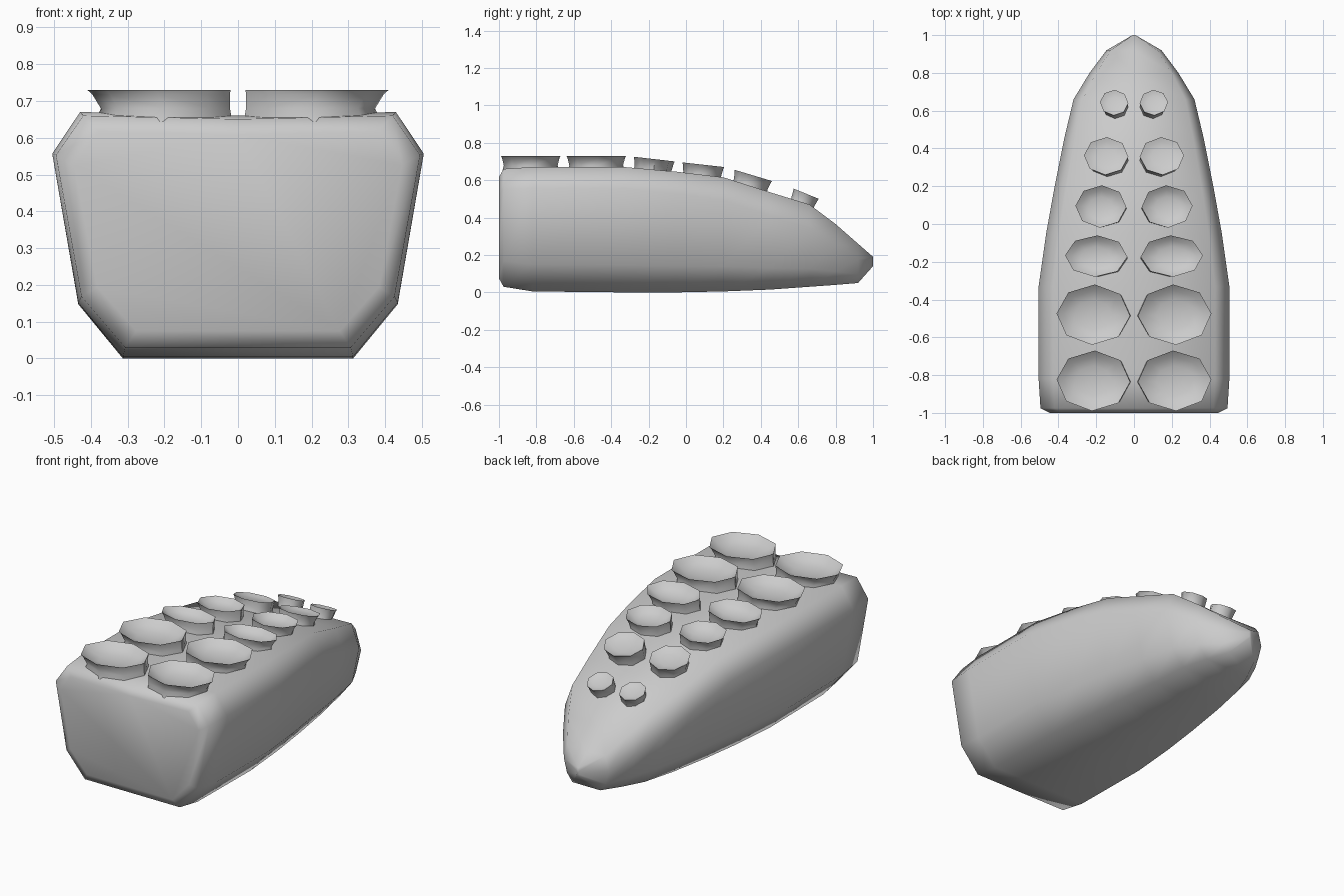
import bpy, bmesh, math
from mathutils import Vector

cube = bpy.data.objects.get("Cube")
if cube:
    bpy.data.objects.remove(cube, do_unlink=True)

# One plain grey for the whole model
grey = bpy.data.materials.new("plain grey")
grey.use_nodes = True
colour = (0.6, 0.6, 0.6, 1)
grey.diffuse_color = colour
grey.node_tree.nodes["Principled BSDF"].inputs["Base Color"].default_value = colour


def loft(name, rings, angle):
    """Skin a list of equal-length rings, cap both ends and shade smooth."""
    bm = bmesh.new()
    loops = [[bm.verts.new(p) for p in ring] for ring in rings]
    n = len(loops[0])
    for a, b in zip(loops, loops[1:]):
        for i in range(n):
            j = (i + 1) % n
            bm.faces.new((a[i], a[j], b[j], b[i]))
    bm.faces.new(loops[0][::-1])
    bm.faces.new(loops[-1])
    bmesh.ops.recalc_face_normals(bm, faces=bm.faces)
    mesh = bpy.data.meshes.new(name)
    bm.to_mesh(mesh)
    bm.free()
    mesh.materials.append(grey)
    obj = bpy.data.objects.new(name, mesh)
    bpy.context.collection.objects.link(obj)
    bpy.ops.object.select_all(action='DESELECT')
    obj.select_set(True)
    bpy.context.view_layer.objects.active = obj
    bpy.ops.object.shade_smooth_by_angle(angle=math.radians(angle))
    return obj


def section(y, w, zb, zt, shoulder):
    """Chamfered cross-section with a shallow crease along the top."""
    h = zt - zb
    half = [(0.62 * w, zb), (0.86 * w, zb + 0.22 * h),
            (w, zb + shoulder * h), (0.85 * w, zt)]
    right = [(x, y, z) for x, z in half]
    left = [(-x, y, z) for x, z in reversed(half)]
    return right + [(0, y, zt - 0.015 * h)] + left


# Body: blunt front, long taper to a pointed back
stations = [
    (-0.975, 0.495, 0.03, 0.66, 0.83),
    (-0.82, 0.505, 0.005, 0.67, 0.83),
    (-0.33, 0.505, 0.0, 0.67, 0.83),
    (-0.05, 0.465, 0.0, 0.645, 0.82),
    (0.20, 0.42, 0.005, 0.615, 0.8),
    (0.45, 0.37, 0.015, 0.535, 0.76),
    (0.66, 0.32, 0.03, 0.47, 0.7),
    (0.80, 0.235, 0.04, 0.365, 0.65),
    (0.92, 0.145, 0.05, 0.26, 0.6),
    (1.0, 0.008, 0.14, 0.19, 0.6),
]
rings = [section(*s) for s in stations]
# Slightly raised front panel rounds off the blunt end
front = [(x * 0.9, -1.0, 0.35 + (z - 0.35) * 0.86) for x, y, z in rings[0]]
loft("body", [front] + rings, 180)


# Suction cups: y range, x range, front and back rim height, bowl depth
cups = [
    (-0.99, -0.67, 0.02, 0.41, 0.73, 0.73, 0.05),
    (-0.64, -0.32, 0.02, 0.41, 0.73, 0.73, 0.05),
    (-0.28, -0.06, 0.035, 0.365, 0.725, 0.70, 0.045),
    (-0.02, 0.205, 0.04, 0.31, 0.695, 0.67, 0.04),
    (0.26, 0.46, 0.03, 0.265, 0.655, 0.595, 0.02),
    (0.575, 0.71, 0.03, 0.18, 0.555, 0.50, 0.012),
]


def cup(name, side, y0, y1, x0, x1, z0, z1, depth):
    centre = Vector(((x0 + x1) / 2, (y0 + y1) / 2, (z0 + z1) / 2))
    along = Vector((0, y1 - y0, z1 - z0)) / 2
    across = Vector(((x1 - x0) / 2, 0, 0))
    up = across.cross(along).normalized()

    def ring(scale, drop, lean=0):
        c = centre - up * drop - across * lean
        pts = []
        for k in range(8):
            a = math.tau * (k + 0.05) / 8
            p = c + (across * math.cos(a) + along * math.sin(a)) * scale
            pts.append((p.x * side, p.y, p.z))
        return pts

    # Buried foot, leaning waist, flared rim, then the hollow bowl
    loft(name, [ring(0.98, 0.1, 0.06), ring(0.9, 0.05, 0.09), ring(0.96, 0.012, 0.03),
                ring(1, 0), ring(0.8, depth * 0.55), ring(0.5, depth * 0.9),
                ring(0.12, depth)], 50)


for row, spec in enumerate(cups, 1):
    for side, word in ((1, "left"), (-1, "right")):
        cup(f"{word}_cup_{row}", side, *spec)
